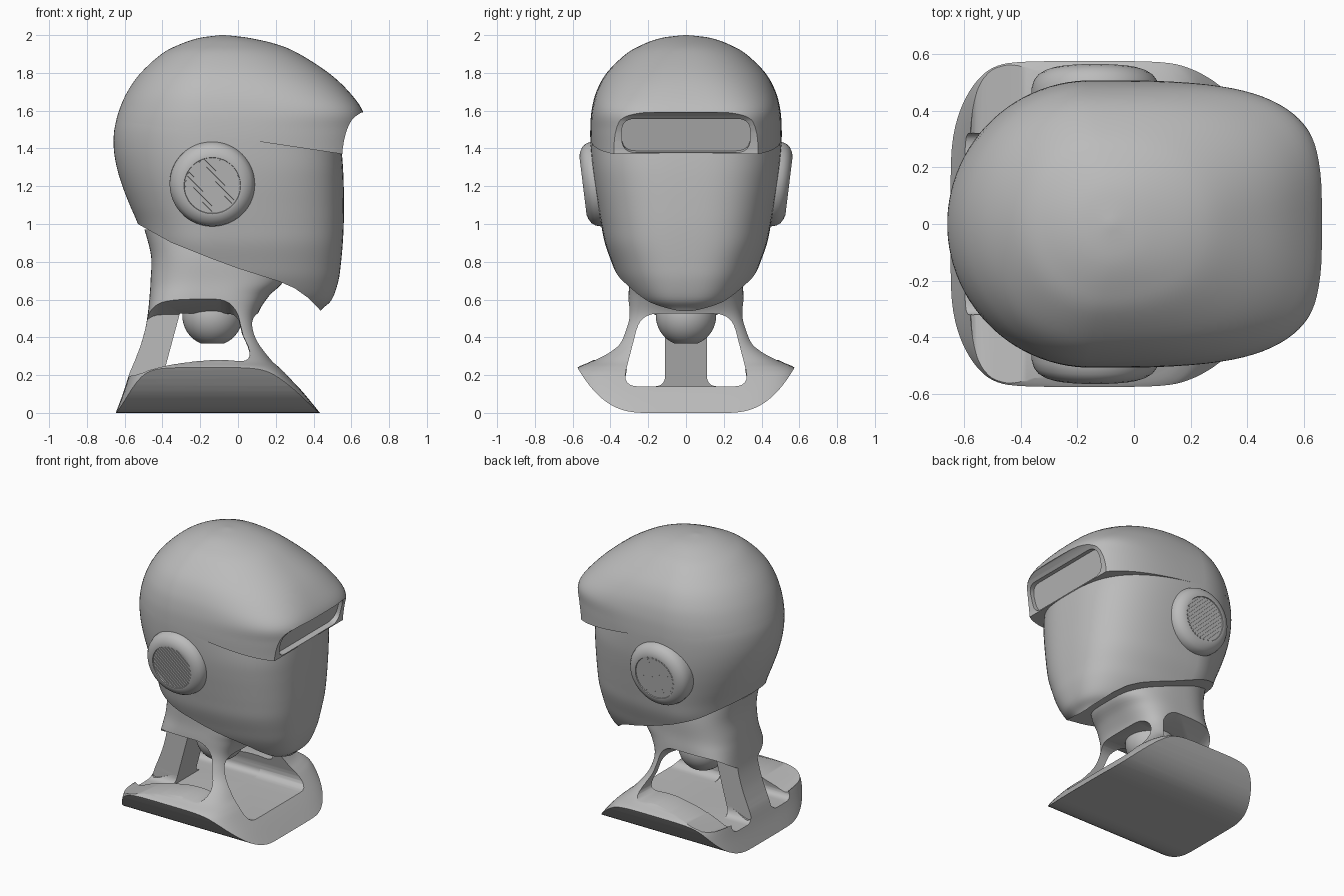
import bpy, bmesh, math
from mathutils import Vector, Matrix

if "Cube" in bpy.data.objects:
    bpy.data.objects.remove(bpy.data.objects["Cube"])

GREY = (0.5, 0.5, 0.5, 1)
grey = bpy.data.materials.new("mid grey")
grey.diffuse_color = GREY
grey.use_nodes = True
grey.node_tree.nodes["Principled BSDF"].inputs["Base Color"].default_value = GREY


def skin(name, rings):
    """Closed solid through rings of equal point count."""
    bm = bmesh.new()
    loops = [[bm.verts.new(p) for p in ring] for ring in rings]
    n = len(loops[0])
    for a, b in zip(loops, loops[1:]):
        for i in range(n):
            j = (i + 1) % n
            bm.faces.new((a[i], a[j], b[j], b[i]))
    bm.faces.new(loops[0])
    bm.faces.new(loops[-1])
    bmesh.ops.recalc_face_normals(bm, faces=bm.faces)
    mesh = bpy.data.meshes.new(name)
    bm.to_mesh(mesh)
    bm.free()
    mesh.materials.append(grey)
    ob = bpy.data.objects.new(name, mesh)
    bpy.context.collection.objects.link(ob)
    return ob


def rounded(pts, r, steps=6):
    """Polygon with its corners rounded."""
    out = []
    for i, p in enumerate(pts):
        p, a, b = Vector(p), Vector(pts[i - 1]), Vector(pts[(i + 1) % len(pts)])
        s = p + (a - p).normalized() * min(r, (a - p).length * 0.48)
        e = p + (b - p).normalized() * min(r, (b - p).length * 0.48)
        for k in range(steps + 1):
            t = k / steps
            out.append(s * (1 - t) ** 2 + p * 2 * t * (1 - t) + e * t * t)
    return out


def smooth_rows(rows, steps=5):
    """Catmull-Rom through table rows."""
    out = [Vector(rows[0])]
    for i in range(len(rows) - 1):
        p = [Vector(rows[min(max(i + k, 0), len(rows) - 1)]) for k in (-1, 0, 1, 2)]
        for k in range(1, steps + 1):
            t = k / steps
            out.append(0.5 * (2 * p[1] + (p[2] - p[0]) * t
                              + (2 * p[0] - 5 * p[1] + 4 * p[2] - p[3]) * t * t
                              + (3 * p[1] - p[0] - 3 * p[2] + p[3]) * t ** 3))
    return out


def loft(name, rows, back_power=None, count=96):
    """Rows: height, back x, middle x, front x, half width, squareness."""
    rings = []
    for z, back, mid, front, w, n in smooth_rows(rows):
        ring = []
        for i in range(count):
            t = math.tau * (i + 0.5) / count
            c, s = math.cos(t), math.sin(t)
            power = 2 / (n if c > 0 else back_power or n)
            reach = front - mid if c > 0 else back - mid
            ring.append((mid + reach * abs(c) ** power,
                         math.copysign(w * abs(s) ** power, s), z))
        rings.append(ring)
    return skin(name, rings)


def along_y(pts, lo, hi):
    return skin("cutter", [[(x, y, z) for x, z in pts] for y in (lo, hi)])


def along_x(pts, lo, hi, lean=0):
    return skin("cutter", [[(lo + lean * z, y, z) for y, z in pts],
                           [(hi, y, z) for y, z in pts]])


def cut(ob, cutter):
    cutter.hide_render = True
    m = ob.modifiers.new("cut", "BOOLEAN")
    m.operation, m.solver, m.object = "DIFFERENCE", "EXACT", cutter
    bpy.context.view_layer.objects.active = ob
    bpy.ops.object.modifier_apply(modifier=m.name)
    bpy.data.objects.remove(cutter)


def smooth(ob, angle=32):
    bpy.ops.object.select_all(action="DESELECT")
    ob.select_set(True)
    bpy.context.view_layer.objects.active = ob
    bpy.ops.object.shade_smooth_by_angle(angle=math.radians(angle))


def seam(x):
    return 1.453 - 0.15 * x


# Helmet cap
cap = loft("helmet_cap", [
    (1.2, -.612, -.15, .68, .485, 3.2), (1.3, -.642, -.15, .68, .498, 3.2),
    (1.4, -.658, -.15, .68, .505, 3.2), (1.5, -.655, -.15, .68, .507, 3.3),
    (1.6, -.63, -.15, .66, .5, 3.6), (1.7, -.586, -.15, .588, .475, 3.1),
    (1.8, -.515, -.14, .48, .42, 2.6), (1.9, -.405, -.12, .325, .318, 2.3),
    (1.95, -.31, -.1, .21, .23, 2.1), (1.985, -.205, -.08, .06, .13, 2),
    (2.0, -.09, -.08, -.07, .01, 2)], 2)
cut(cap, along_y([(-1, seam(-1)), (1, seam(1)), (1, 1), (-1, 1)], -1, 1))

# Concave brow front under a sharp ridge
cut(cap, along_y([(.8, 1.61), (.652, 1.59), (.625, 1.572), (.602, 1.55), (.585, 1.52),
                  (.572, 1.485), (.561, 1.44), (.553, 1.39), (.55, 1.2), (.8, 1.2)], -1, 1))

# Recessed sensor window in the brow
up = Vector((.06, 0, .21)).normalized()
out = Vector((.21, 0, -.06)).normalized()
centre = Vector((.543, 0, 1.478))
outline = rounded([(-.34, -.094), (.34, -.094), (.34, .094), (-.34, .094)], .075)
cut(cap, skin("cutter", [[centre + out * d + up * s + Vector((0, y, 0)) for y, s in outline]
                         for d in (0, .09)]))
smooth(cap)

# Face shell with slanted jaw line
face = loft("face_shell", [
    (.5, -.4, -.1, .41, .14, 2.6), (.55, -.42, -.1, .445, .215, 2.7),
    (.6, -.44, -.1, .497, .285, 2.8), (.7, -.46, -.12, .532, .355, 2.8),
    (.8, -.48, -.13, .546, .395, 2.9), (.9, -.5, -.15, .555, .43, 3),
    (1.0, -.53, -.15, .56, .45, 3), (1.1, -.573, -.15, .561, .468, 3),
    (1.2, -.612, -.15, .56, .485, 3), (1.3, -.642, -.15, .556, .498, 3),
    (1.4, -.658, -.15, .547, .505, 2.9), (1.5, -.655, -.15, .53, .507, 2.8),
    (1.6, -.63, -.15, .5, .5, 2.8)], 2)
cut(face, along_y([(-1, seam(-1)), (1, seam(1)), (1, 2), (-1, 2)], -1, 1))
cut(face, along_y([(.46, .5), (.43, .55), (.37, .61), (.3, .66), (.22, .695), (0, .765),
                   (-.15, .82), (-.35, .9), (-.53, 1), (-.8, 1.15), (-.8, .3), (.46, .3)], -1, 1))
smooth(face)

# Neck flaring into the shoulder base
neck = loft("neck_and_base", [
    (-.02, -.655, -.11, .45, .6, 4.2), (.1, -.61, -.11, .352, .6, 5.2),
    (.2, -.578, -.13, .262, .595, 5.5), (.24, -.562, -.15, .222, .575, 5),
    (.28, -.545, -.18, .183, .49, 4.8), (.36, -.515, -.19, .132, .375, 4.8),
    (.45, -.49, -.19, .1, .33, 4.6), (.53, -.477, -.19, .108, .31, 4),
    (.62, -.468, -.17, .165, .305, 3.2), (.7, -.463, -.15, .24, .3, 2.8),
    (.83, -.46, -.15, .24, .3, 2.6), (.97, -.495, -.15, .2, .28, 2.6)])

# Underside curves up to the shoulder rims
half = []
for i in range(19):
    t = i * 1.35 / 18
    half.append((.2 + .375 * t, .24 * t ** 2.7))
cut(neck, along_x([(-y, z) for y, z in reversed(half)] + half
                  + [(.72, -.3), (-.72, -.3)], -1, 1))

# Side openings, leaving a rear post and two front posts
for side in (1, -1):
    rings = []
    for y, left, lift in ((.11, -.61, 0), (.75, -.58, .09)):
        top = .52 + (y - .11) * .42
        pts = rounded([(left, .125 + lift), (left + .12, top), (-.03, top), (.085, .265),
                       (-.1, .285), (-.35, .235 + lift * .4)], .09)
        rings.append([(x, side * y, z) for x, z in pts])
    cut(neck, skin("cutter", rings))
    floor = rounded([(.11, .14), (.33, .14), (.28, .4), (.11, .4)], .06)
    cut(neck, along_x([(side * y, z) for y, z in floor], -.7, -.05))

# Front opening and inner hollow with a sloping back wall
cut(neck, along_x(rounded([(-.34, .14), (.34, .14), (.24, .525), (-.24, .525)], .09),
                  -.45, 1, .27))
smooth(neck)

# Ball joint with a flat underside, hanging in the neck
r, profile = .16, []
for i in range(17):
    a = math.radians(-68 + i * 140 / 16)
    profile.append((r * math.cos(a), .515 + r * math.sin(a)))
ball = skin("ball_joint", [[(-.135 + q * math.cos(math.tau * k / 48),
                             q * math.sin(math.tau * k / 48), z) for k in range(48)]
                           for q, z in profile])
smooth(ball)

# Ear cups with diagonal grilles
cup_profile = [(.215, -.09), (.226, -.03), (.226, .012), (.218, .04), (.203, .06),
               (.18, .074), (.158, .081), (.15, .081), (.148, .075), (.01, .075)]
for side, label in ((1, "left"), (-1, "right")):
    place = (Matrix.Translation((-.136, side * .465, 1.213))
             @ Matrix.Rotation(side * math.radians(-7), 4, "X"))

    def put(x, h, z):
        return place @ Vector((x, side * h, z))

    cup = skin(label + "_ear_cup", [[put(q * math.cos(math.tau * k / 64), h,
                                         q * math.sin(math.tau * k / 64)) for k in range(64)]
                                    for q, h in cup_profile])
    smooth(cup)
    for i in range(-6, 7):
        d = i * .021
        length = math.sqrt(.143 ** 2 - d * d)
        rings = []
        for h in (.074, .081):
            ring = []
            for u, v in ((-length, -.006), (length, -.006), (length, .006), (-length, .006)):
                ring.append(put((u + d + v) * .707, h, (d + v - u) * .707))
            rings.append(ring)
        skin(f"{label}_grille_bar_{i + 7}", rings)
